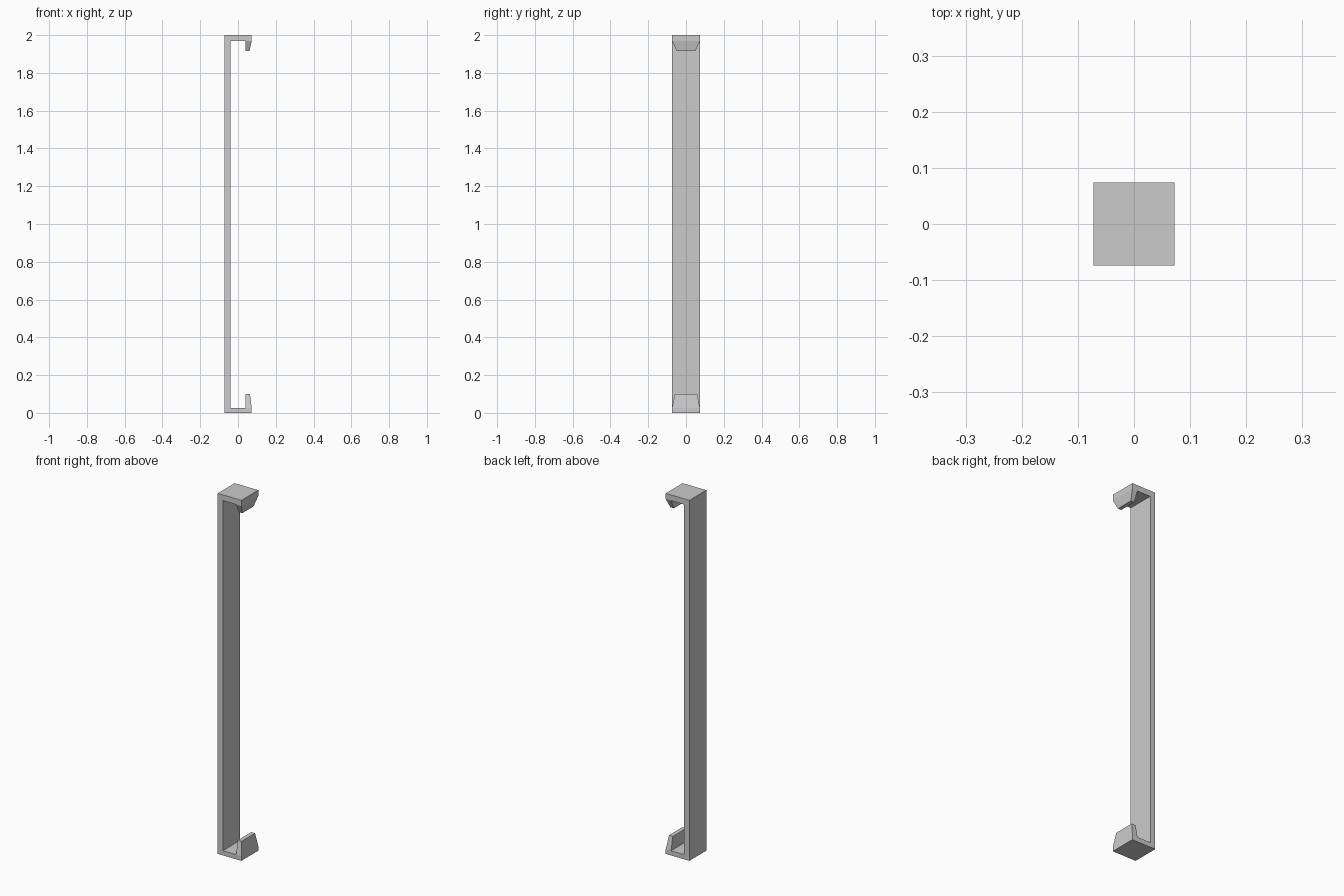
import bpy, bmesh

if "Cube" in bpy.data.objects:
    bpy.data.objects.remove(bpy.data.objects["Cube"])

W = 0.074  # half width of the channel

# C-shaped profile: x, z, half width in y (narrower at the lip tips)
profile = [
    (-0.0725, 0.0, W), (0.0725, 0.0, W),
    (0.0725, 0.026, W), (0.063, 0.10, 0.059),          # lower lip, outside
    (0.04, 0.10, 0.059), (0.04, 0.026, W),             # lower lip, inside
    (-0.041, 0.026, W), (-0.041, 1.968, W),            # back wall, inside
    (0.04, 1.968, W), (0.04, 1.916, 0.049),            # upper lip, inside
    (0.061, 1.916, 0.049), (0.0725, 1.968, W),         # upper lip, outside
    (0.0725, 2.0, W), (-0.0725, 2.0, W),
]
# Flat side panels: foot, lower lip, back wall, head, upper lip
panels = [(0, 1, 2, 5, 6), (2, 3, 4, 5), (0, 6, 7, 13),
          (7, 8, 11, 12, 13), (8, 9, 10, 11)]

bm = bmesh.new()
front = [bm.verts.new((x, -w, z)) for x, z, w in profile]
back = [bm.verts.new((x, w, z)) for x, z, w in profile]

# Skin running across the width
n = len(profile)
for i in range(n):
    j = (i + 1) % n
    bm.faces.new((front[i], front[j], back[j], back[i]))

# Front and back sides
for side in (front, back):
    for p in panels:
        bm.faces.new([side[i] for i in p])

bmesh.ops.recalc_face_normals(bm, faces=bm.faces)
mesh = bpy.data.meshes.new("clip_channel")
bm.to_mesh(mesh)
bm.free()
bpy.context.collection.objects.link(bpy.data.objects.new("clip_channel", mesh))
